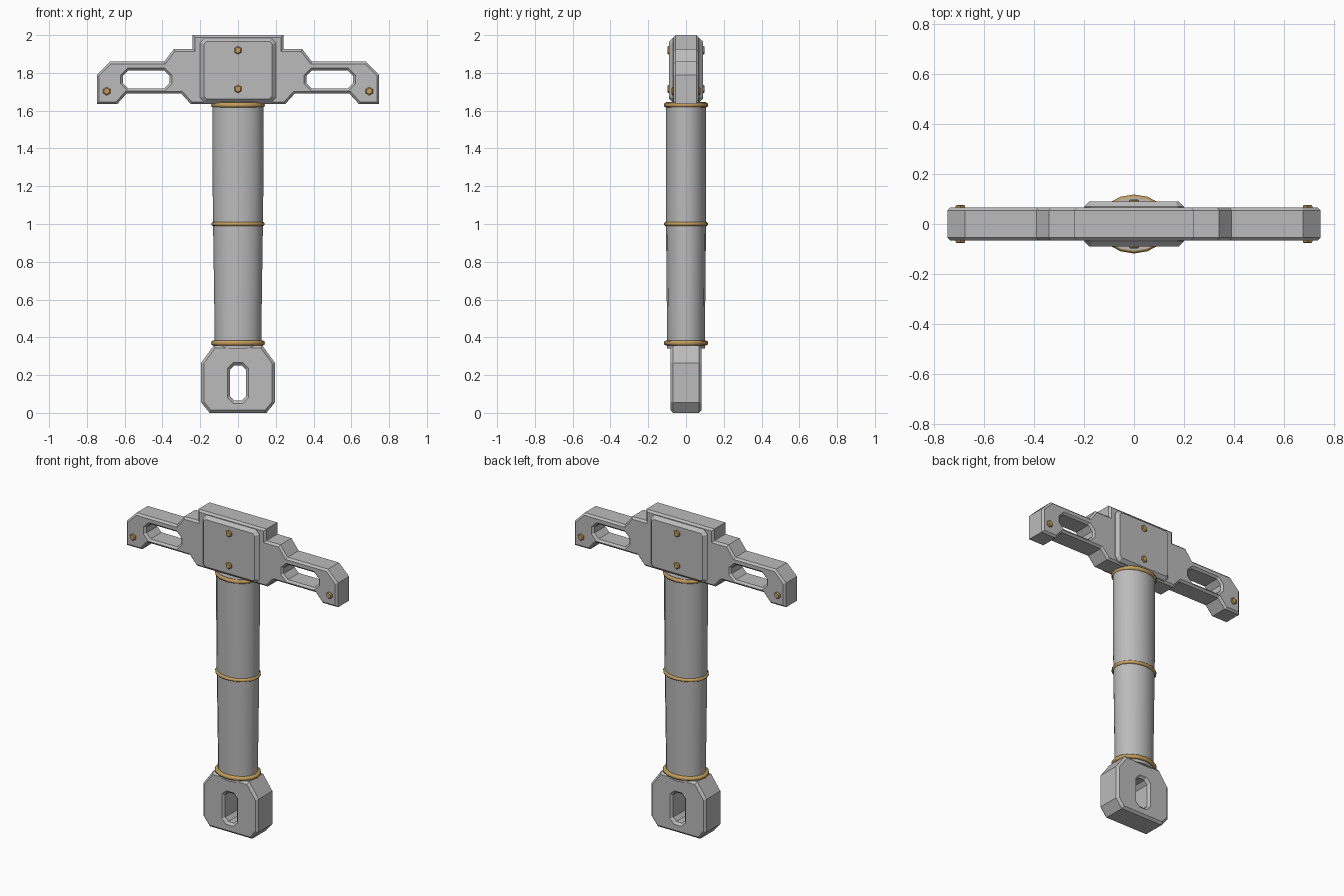
import bpy, bmesh, math
from mathutils import Vector

cube = bpy.data.objects.get("Cube")
if cube:
    bpy.data.objects.remove(cube, do_unlink=True)


def material(name, colour):
    mat = bpy.data.materials.new(name)
    mat.use_nodes = True
    mat.diffuse_color = (*colour, 1)
    mat.node_tree.nodes["Principled BSDF"].inputs["Base Color"].default_value = (*colour, 1)
    return mat


STEEL = material("grey steel", (0.5, 0.5, 0.5))
GOLD = material("aged gold", (0.55, 0.34, 0.11))


def finish(name, bm, mat, smooth=False):
    bmesh.ops.recalc_face_normals(bm, faces=bm.faces)
    mesh = bpy.data.meshes.new(name)
    bm.to_mesh(mesh)
    bm.free()
    mesh.materials.append(mat)
    obj = bpy.data.objects.new(name, mesh)
    bpy.context.collection.objects.link(obj)
    if smooth:
        bpy.ops.object.select_all(action='DESELECT')
        obj.select_set(True)
        bpy.context.view_layer.objects.active = obj
        bpy.ops.object.shade_smooth_by_angle(angle=math.radians(50))
    return obj


def inset(loop, amount):
    """Move a loop towards its left side with mitred corners."""
    pts = [Vector(p) for p in loop]
    result = []
    for i, p in enumerate(pts):
        d1 = (p - pts[i - 1]).normalized()
        d2 = (pts[(i + 1) % len(pts)] - p).normalized()
        n1, n2 = Vector((-d1.y, d1.x)), Vector((-d2.y, d2.x))
        result.append(p + (n1 + n2) * amount / (1 + n1.dot(n2)))
    return result


def plate(name, outline, half_depth, bevel, mat, holes=()):
    """Upright slab with chamfered rims; outline runs anticlockwise in x, z."""
    bm = bmesh.new()
    caps = {0: [], 3: []}
    for loop in [outline] + [list(reversed(h)) for h in holes]:
        rim = inset(loop, bevel)
        layers = [(rim, -half_depth), (loop, bevel - half_depth),
                  (loop, half_depth - bevel), (rim, half_depth)]
        rings = [[bm.verts.new((p[0], y, p[1])) for p in pts] for pts, y in layers]
        n = len(loop)
        for a, b in zip(rings, rings[1:]):
            for i in range(n):
                j = (i + 1) % n
                bm.faces.new((a[i], a[j], b[j], b[i]))
        for k in caps:
            caps[k] += [bm.edges.get((rings[k][i], rings[k][i - 1])) for i in range(n)]
    for edges in caps.values():
        bmesh.ops.triangle_fill(bm, use_beauty=True, use_dissolve=False, edges=edges)
    return finish(name, bm, mat)


def mirrored(half):
    return half + [(-x, z) for x, z in reversed(half)]


def octagon(x0, x1, z0, z1, c):
    return [(x0 + c, z0), (x1 - c, z0), (x1, z0 + c), (x1, z1 - c),
            (x1 - c, z1), (x0 + c, z1), (x0, z1 - c), (x0, z0 + c)]


def oval_lathe(name, profile, mat, closed=False, sides=16):
    """Sweep (rx, ry, z) points around z on an oval path."""
    bm = bmesh.new()
    angles = [math.tau * i / sides for i in range(sides)]
    rings = [[bm.verts.new((rx * math.cos(a), ry * math.sin(a), z)) for a in angles]
             for rx, ry, z in profile]
    pairs = list(zip(rings, rings[1:]))
    if closed:
        pairs.append((rings[-1], rings[0]))
    else:
        bm.faces.new(rings[0])
        bm.faces.new(rings[-1])
    for a, b in pairs:
        for i in range(sides):
            j = (i + 1) % sides
            bm.faces.new((a[i], a[j], b[j], b[i]))
    return finish(name, bm, mat, smooth=True)


# Crossguard with a slot in each wing
guard = mirrored([(0.25, 1.635), (0.30, 1.69), (0.59, 1.69), (0.64, 1.635),
                  (0.747, 1.635), (0.747, 1.79), (0.677, 1.86), (0.39, 1.86),
                  (0.34, 1.926), (0.24, 1.926), (0.24, 2.0)])
right_slot = octagon(-0.61, -0.362, 1.717, 1.813, 0.03)
left_slot = octagon(0.362, 0.61, 1.717, 1.813, 0.03)
plate("crossguard", guard, 0.067, 0.012, STEEL, [right_slot, left_slot])

# Thick block in the middle of the guard
plate("guard_block", octagon(-0.2, 0.2, 1.643, 1.985, 0.025), 0.09, 0.02, STEEL)

# Hexagonal rivets running right through
for name, x, z, depth in (("upper_rivet", 0, 1.92, 0.099), ("lower_rivet", 0, 1.715, 0.099),
                          ("left_rivet", 0.695, 1.703, 0.077),
                          ("right_rivet", -0.695, 1.703, 0.077)):
    hexagon = [(x + 0.022 * math.sin(-a), z + 0.022 * math.cos(a))
               for a in (math.tau * i / 6 for i in range(6))]
    plate(name, hexagon, depth, 0.005, GOLD)

# Oval tapering grip
oval_lathe("grip", [(0.123, 0.1, 0.34), (0.126, 0.102, 0.6), (0.132, 0.106, 1.0),
                    (0.136, 0.107, 1.35), (0.136, 0.107, 1.645)], STEEL)

# Gold rings round the grip
for name, z, r in (("lower_ring", 0.37, 0.014), ("middle_ring", 1.0, 0.011),
                   ("upper_ring", 1.63, 0.014)):
    tube = [(0.129 + r * math.cos(a), 0.104 + r * math.sin(math.pi / 2 - a), z + r * math.sin(a))
            for a in (math.tau * i / 8 for i in range(8))]
    if name == "middle_ring":
        tube = [(rx + 0.001, ry + 0.002, h) for rx, ry, h in tube]
    oval_lathe(name, tube, GOLD, closed=True)

# Pommel with an upright slot
pommel = mirrored([(0.15, 0), (0.195, 0.055), (0.195, 0.265), (0.128, 0.358)])
plate("pommel", pommel, 0.083, 0.014, STEEL, [octagon(-0.042, 0.042, 0.065, 0.252, 0.022)])
